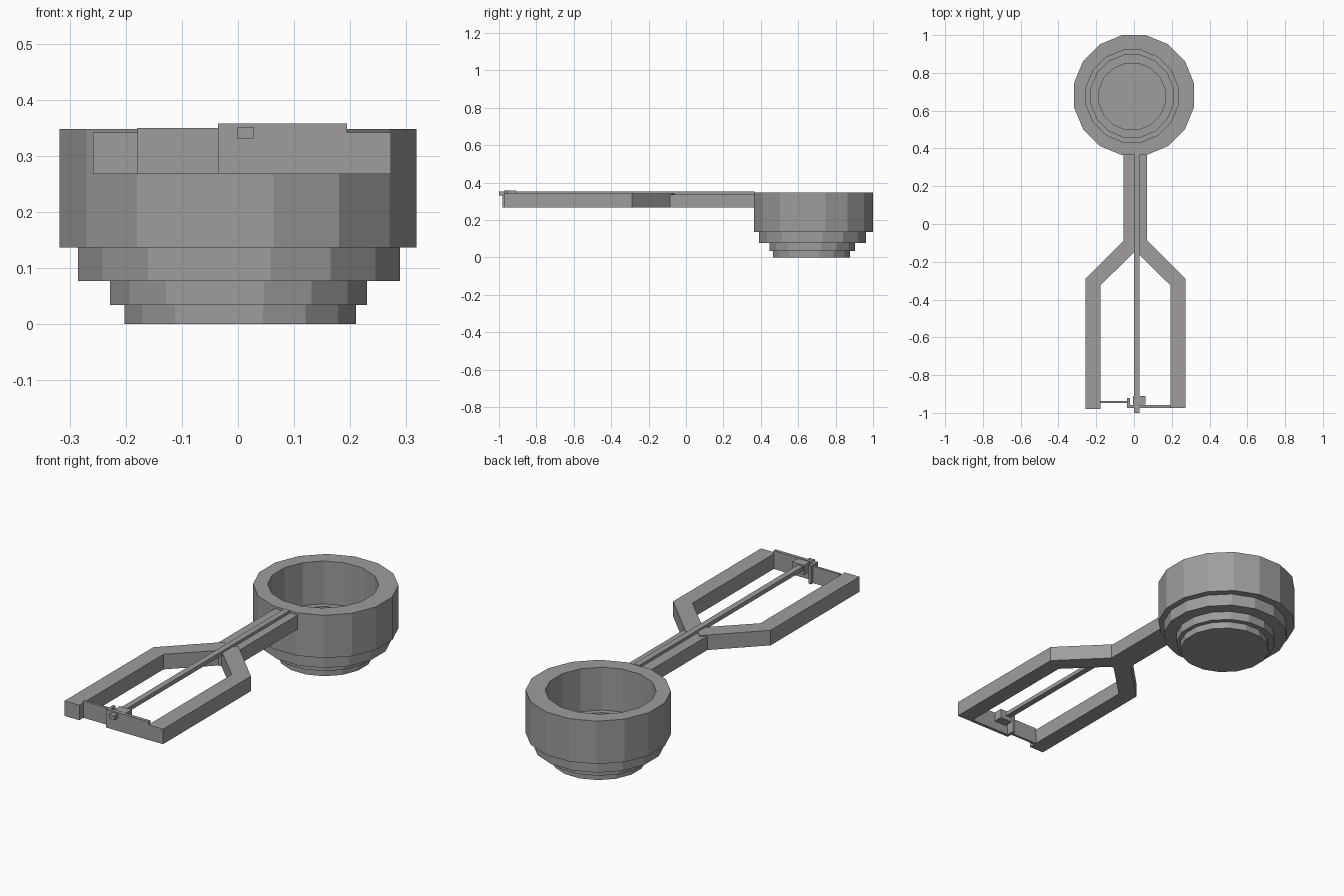
import bpy, bmesh, math

if "Cube" in bpy.data.objects:
    bpy.data.objects.remove(bpy.data.objects["Cube"])

grey = bpy.data.materials.new("warm grey")
grey.diffuse_color = (0.345, 0.335, 0.335, 1)
grey.use_nodes = True
grey.node_tree.nodes["Principled BSDF"].inputs["Base Color"].default_value = grey.diffuse_color


def finish(name, bm):
    bmesh.ops.recalc_face_normals(bm, faces=bm.faces)
    mesh = bpy.data.meshes.new(name)
    bm.to_mesh(mesh)
    bm.free()
    mesh.materials.append(grey)
    obj = bpy.data.objects.new(name, mesh)
    bpy.context.collection.objects.link(obj)
    return obj


def prism(name, outline, z0, z1):
    """Extrude a flat xy outline from z0 up to z1."""
    bm = bmesh.new()
    low = [bm.verts.new((x, y, z0)) for x, y in outline]
    high = [bm.verts.new((x, y, z1)) for x, y in outline]
    bm.faces.new(low)
    bm.faces.new(high)
    n = len(outline)
    for i in range(n):
        j = (i + 1) % n
        bm.faces.new((low[i], low[j], high[j], high[i]))
    return finish(name, bm)


def box(name, x0, x1, y0, y1, z0, z1):
    return prism(name, [(x0, y0), (x1, y0), (x1, y1), (x0, y1)], z0, z1)


def stepped_cup(name, profile, sides=16):
    """Closed faceted bowl; profile rows are apothem, z, centre x, centre y."""
    bm = bmesh.new()
    rings = []
    for a, z, cx, cy in profile:
        r = a / math.cos(math.pi / sides)
        angles = [(i + 0.5) * 2 * math.pi / sides for i in range(sides)]
        rings.append([bm.verts.new((cx + r * math.cos(t), cy + r * math.sin(t), z))
                      for t in angles])
    for a, b in zip(rings, rings[1:]):
        for i in range(sides):
            j = (i + 1) % sides
            bm.faces.new((a[i], a[j], b[j], b[i]))
    bm.faces.new(rings[0])
    bm.faces.new(rings[-1])
    return finish(name, bm)


# Cup: four stepped tiers outside, three inside
stepped_cup("cup", [
    (0.206, 0.0, 0.004, 0.672), (0.206, 0.034, 0.004, 0.672),
    (0.229, 0.034, 0.001, 0.675), (0.229, 0.077, 0.001, 0.675),
    (0.287, 0.077, 0.002, 0.676), (0.287, 0.137, 0.002, 0.676),
    (0.318, 0.137, 0.0, 0.682), (0.318, 0.348, 0.0, 0.682),
    (0.243, 0.348, -0.01, 0.677), (0.243, 0.137, -0.01, 0.677),
    (0.217, 0.137, -0.01, 0.677), (0.217, 0.077, -0.01, 0.677),
    (0.175, 0.077, -0.01, 0.675), (0.175, 0.03, -0.01, 0.675),
])

# Handle joining the cup to the fork
prism("handle", [(-0.055, 0.37), (-0.055, -0.09), (0.0, -0.15),
                 (0.015, -0.15), (0.068, -0.09), (0.068, 0.37)], 0.268, 0.337)

# Two bent fork arms, mirrored about x = 0.0075
arm = [(-0.258, -0.98), (-0.178, -0.98), (-0.178, -0.325), (0.0, -0.15),
       (0.0, -0.09), (-0.03, -0.062), (-0.258, -0.29)]
prism("left_arm", arm, 0.268, 0.342)
prism("right_arm", [(0.015 - x, max(y, -0.973)) for x, y in arm], 0.268, 0.342)

# Long trigger rod along the middle
box("rod", -0.001, 0.028, -1.0, 0.366, 0.331, 0.351)

# End plates closing the fork, with the catch pieces
box("left_plate", -0.18, -0.03, -0.948, -0.936, 0.268, 0.35)
box("right_plate", -0.036, 0.194, -0.974, -0.958, 0.268, 0.358)
box("plate_tab", -0.036, -0.022, -0.958, -0.92, 0.268, 0.358)
box("rod_catch", -0.006, 0.06, -0.955, -0.91, 0.31, 0.357)
